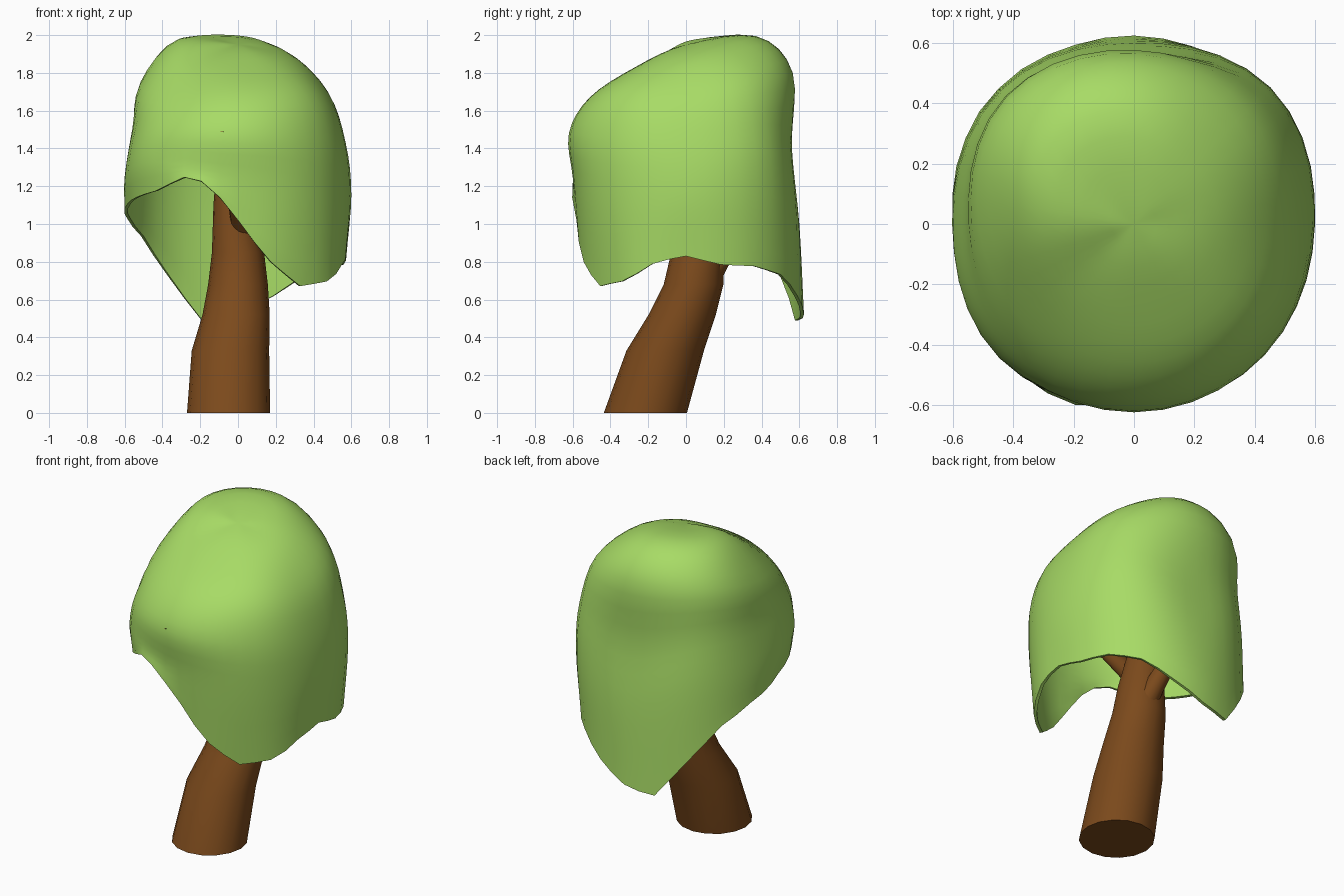
import bpy, bmesh, math
from mathutils import Vector

if "Cube" in bpy.data.objects:
    bpy.data.objects.remove(bpy.data.objects["Cube"])


def material(name, rgb):
    m = bpy.data.materials.new(name)
    m.diffuse_color = (*rgb, 1)
    m.use_nodes = True
    m.node_tree.nodes["Principled BSDF"].inputs["Base Color"].default_value = m.diffuse_color
    return m


GREEN = material("leaf green", (0.39, 0.71, 0.132))
BROWN = material("bark brown", (0.2, 0.068, 0.0115))


def spline(a, b, c, d, t):
    return 0.5 * (2 * b + (c - a) * t + (2 * a - 5 * b + 4 * c - d) * t * t
                  + (3 * b - a - 3 * c + d) * t ** 3)


def finish(name, bm, mat, thickness=0):
    bmesh.ops.recalc_face_normals(bm, faces=bm.faces)
    me = bpy.data.meshes.new(name)
    bm.to_mesh(me)
    bm.free()
    me.materials.append(mat)
    ob = bpy.data.objects.new(name, me)
    bpy.context.collection.objects.link(ob)
    bpy.ops.object.select_all(action='DESELECT')
    ob.select_set(True)
    bpy.context.view_layer.objects.active = ob
    if thickness:
        shell = ob.modifiers.new("thickness", 'SOLIDIFY')
        shell.thickness = thickness
        shell.offset = -1
        bpy.ops.object.modifier_apply(modifier=shell.name)
    bpy.ops.object.shade_smooth_by_angle(angle=math.radians(50))
    return ob


# Canopy: wavy lower rim as (angle from +x, radius, height)
RIM = [(0, .57, .83), (20, .59, .78), (35, .61, .78), (55, .62, .73), (72, .62, .62),
       (92, .625, .51), (108, .625, .49), (127, .635, .74), (143, .635, .93), (161, .62, 1.03),
       (190, .59, 1.11), (228, .62, 1.18), (242, .63, 1.25), (255, .63, 1.22),
       (270, .58, 1.02), (285, .57, .82), (305, .56, .67), (327, .585, .70), (344, .58, .80),
       (360, .57, .83)]
# Canopy: (radius, height) from belt to crown, every 45 degrees from +x
SIDES = [
    [(.60, 1.15), (.57, 1.43), (.48, 1.68), (.28, 1.88)],
    [(.64, 1.15), (.62, 1.45), (.53, 1.76), (.29, 1.94)],
    [(.60, 1.00), (.56, 1.40), (.565, 1.80), (.37, 1.99)],
    [(.625, 1.20), (.60, 1.50), (.58, 1.80), (.38, 1.99)],
    [(.60, 1.25), (.56, 1.50), (.515, 1.72), (.31, 1.945)],
    [(.63, 1.33), (.60, 1.50), (.49, 1.68), (.29, 1.85)],
    [(.60, 1.25), (.62, 1.48), (.51, 1.67), (.27, 1.83)],
    [(.61, 1.15), (.60, 1.46), (.50, 1.69), (.27, 1.85)],
]
TOP = 1.95
SEGS, STEPS = 40, 4


def rim(deg):
    for (a, r0, z0), (b, r1, z1) in zip(RIM, RIM[1:]):
        if a <= deg <= b:
            t = (deg - a) / (b - a)
            return Vector((r0 + (r1 - r0) * t, z0 + (z1 - z0) * t))


def side(deg, level):
    k, t = divmod(deg % 360 / 45, 1)
    return spline(*[Vector(SIDES[(int(k) + j) % 8][level]) for j in (-1, 0, 1, 2)], t)


def canopy_column(deg):
    opp = side(deg + 180, 3)
    pts = [rim(deg)] + [side(deg, l) for l in range(4)] + [Vector((0, TOP))]
    pts = [2 * pts[0] - pts[1]] + pts + [Vector((-opp.x, opp.y))]
    return [spline(*pts[i:i + 4], s / STEPS) for i in range(5) for s in range(STEPS)]


bm = bmesh.new()
cols = []
for i in range(SEGS):
    deg = 360 * i / SEGS
    c, s = math.cos(math.radians(deg)), math.sin(math.radians(deg))
    cols.append([bm.verts.new((p.x * c, p.x * s, p.y)) for p in canopy_column(deg)])
apex = bm.verts.new((0, 0, TOP))
for a, b in zip(cols, cols[1:] + cols[:1]):
    for j in range(len(a) - 1):
        bm.faces.new((a[j], b[j], b[j + 1], a[j + 1]))
    bm.faces.new((a[-1], b[-1], apex))
finish("canopy", bm, GREEN, 0.018)


# Trunk and branches: capped tubes through (x, y, z, radius) rings
def tube(name, rings, normal=Vector((0, 0, 1)), sides=16):
    bm = bmesh.new()
    q = Vector((0, 0, 1)).rotation_difference(normal)
    loops = []
    for x, y, z, r in rings:
        angles = [2 * math.pi * i / sides for i in range(sides)]
        loops.append([bm.verts.new(q @ Vector((r * math.cos(a), r * math.sin(a), 0))
                                   + Vector((x, y, z))) for a in angles])
    for a, b in zip(loops, loops[1:]):
        for i in range(sides):
            j = (i + 1) % sides
            bm.faces.new((a[i], a[j], b[j], b[i]))
    bm.faces.new(loops[0])
    bm.faces.new(loops[-1])
    return finish(name, bm, BROWN)


tube("trunk", [(-.05, -.215, 0, .22), (-.04, -.11, .33, .205), (-.01, -.02, .52, .178),
               (0, .04, .68, .158), (.0, .06, .85, .138), (-.03, .06, 1.1, .1),
               (-.05, .04, 1.5, .05)])
tube("back_branch", [(.03, .08, .68, .085), (.0, .18, .82, .06), (-.04, .4, 1.08, .04)],
     Vector((-.07, .32, .4)))
tube("front_branch", [(.03, .02, .96, .06), (-.03, -.28, 1.27, .045), (-.085, -.6, 1.5, .018)],
     Vector((-.1, -.6, .6)))
